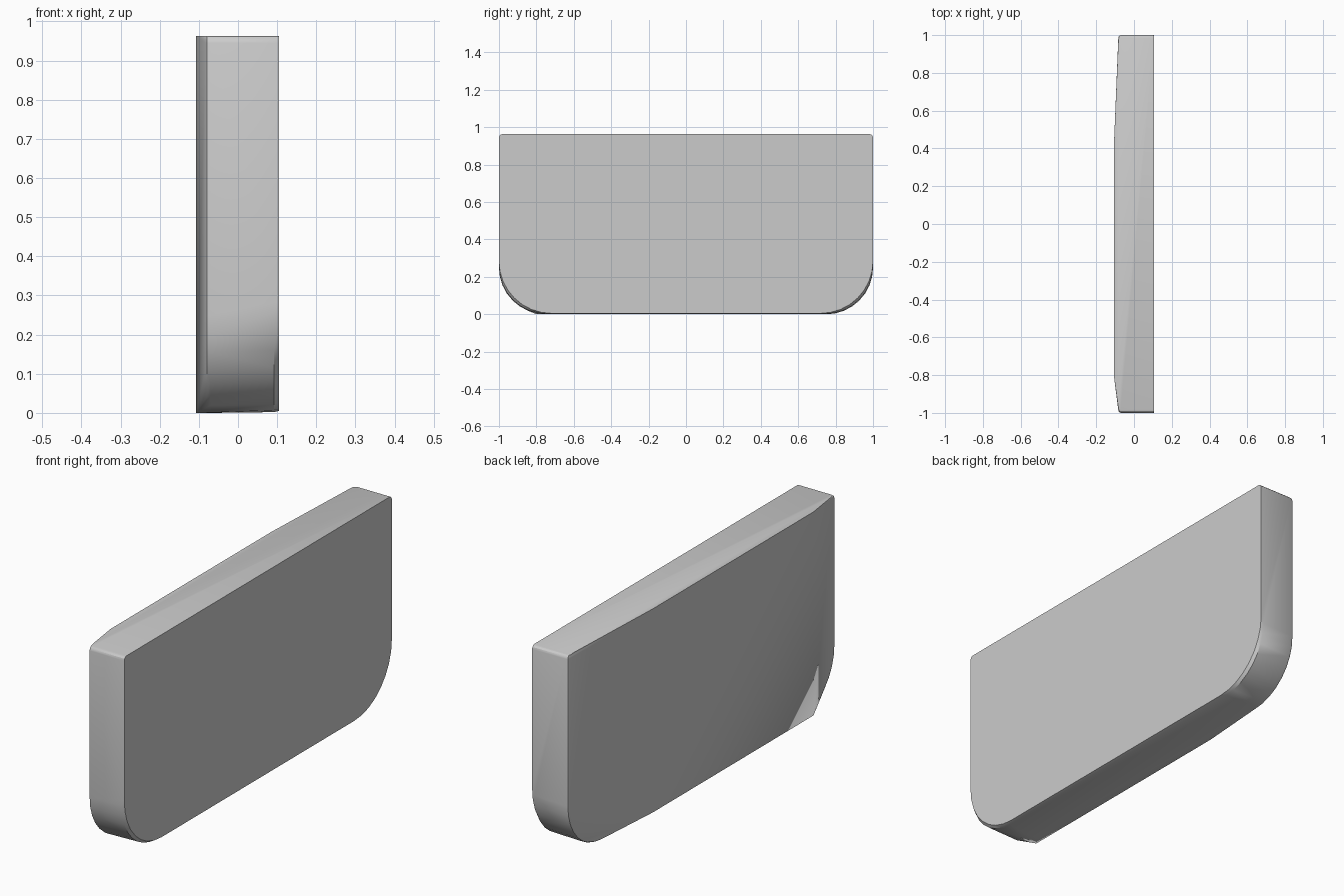
import bpy, bmesh, math

if "Cube" in bpy.data.objects:
    bpy.data.objects.remove(bpy.data.objects["Cube"])

TOP = 0.963


def outline(x, radius, side_inset=0.0, bottom_inset=0.0):
    """Slab outline in the YZ plane: big round lower corners, tiny upper ones."""
    half = 1.0 - side_inset
    points = []
    for side in (-1, 1):
        for i in range(9):
            a = math.radians(90 * i / 8)
            points.append((x, side * (half - radius + radius * math.sin(a)),
                           bottom_inset + radius - radius * math.cos(a)))
        for i in range(4):
            a = math.radians(90 * i / 3)
            r = 0.018
            points.append((x, side * (half - r + r * math.cos(a)),
                           TOP - r + r * math.sin(a)))
    return points


# Slab sections from the flat right face to the softened left edge
points = outline(0.105, 0.28, 0.0, 0.005)
points += outline(0.092, 0.255, 0.0, 0.002)
points += outline(-0.070, 0.25)
points += outline(-0.079, 0.25, 0.004)
points += outline(-0.083, 0.25, 0.014)

# Raised flat panel on the left, off-centre so its end tapers differ
points += [(-0.107, y, z) for y in (-0.8, 0.4) for z in (0.0, TOP)]

bm = bmesh.new()
for p in points:
    bm.verts.new(p)
hull = bmesh.ops.convex_hull(bm, input=bm.verts[:])
inside = {v for v in hull["geom_interior"] + hull["geom_unused"]
          if isinstance(v, bmesh.types.BMVert)}
bmesh.ops.delete(bm, geom=list(inside), context='VERTS')
bmesh.ops.dissolve_limit(bm, angle_limit=math.radians(0.5),
                         verts=bm.verts[:], edges=bm.edges[:])
bmesh.ops.recalc_face_normals(bm, faces=bm.faces[:])

mesh = bpy.data.meshes.new("rounded_slab")
bm.to_mesh(mesh)
bm.free()
slab = bpy.data.objects.new("rounded_slab", mesh)
bpy.context.collection.objects.link(slab)
bpy.context.view_layer.objects.active = slab
slab.select_set(True)
bpy.ops.object.shade_smooth_by_angle(angle=math.radians(30))
